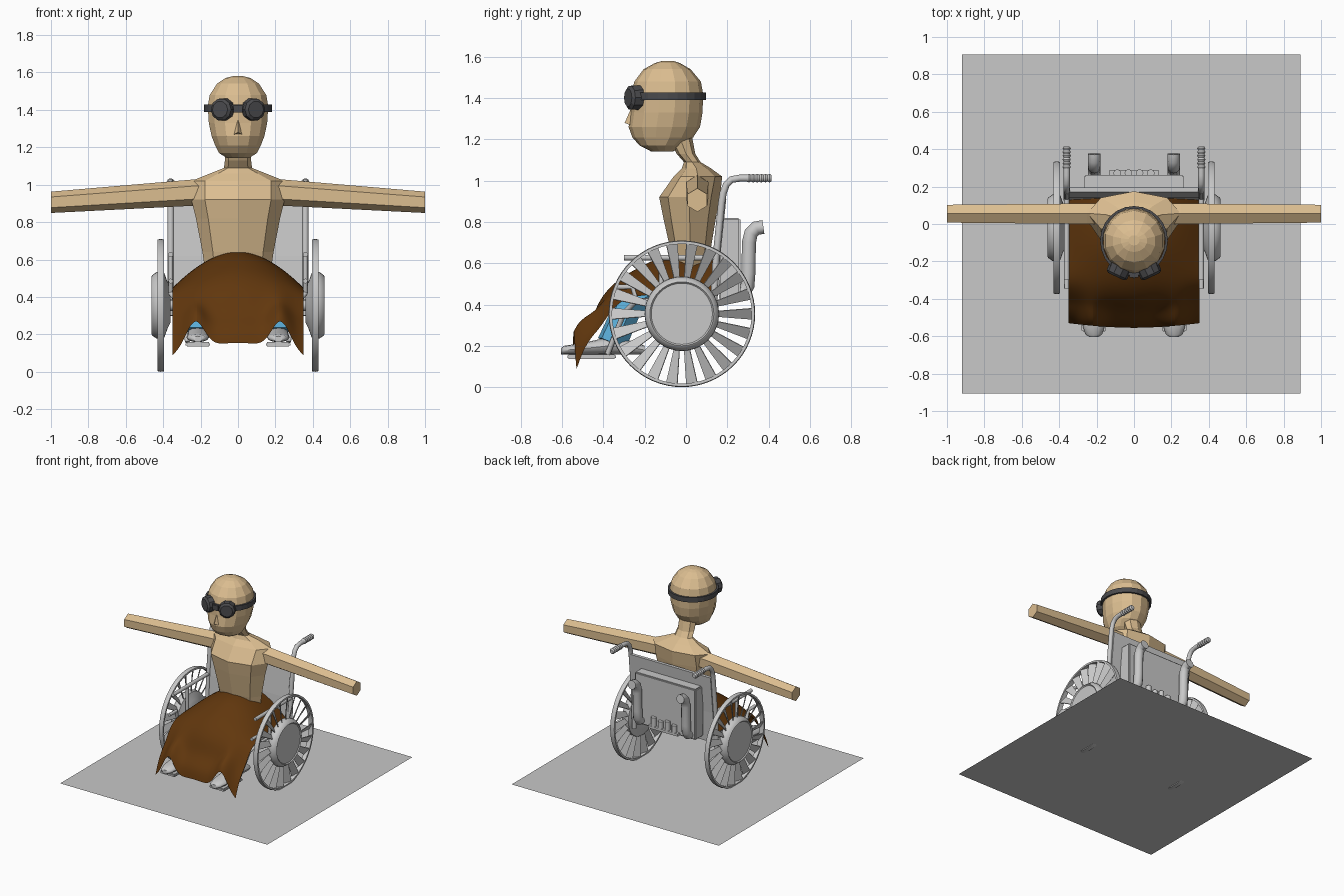
import bpy, bmesh, math
from mathutils import Vector as V

if "Cube" in bpy.data.objects:
    bpy.data.objects.remove(bpy.data.objects["Cube"])

def mat(name, c):
    m = bpy.data.materials.new(name)
    m.diffuse_color = (*c, 1)
    m.use_nodes = True
    m.node_tree.nodes["Principled BSDF"].inputs["Base Color"].default_value = m.diffuse_color
    return m

SKIN = mat("tan skin", (0.71, 0.51, 0.28))
GREY = mat("light grey", (0.58, 0.58, 0.58))
DARK = mat("dark grey", (0.07, 0.07, 0.075))
BROWN = mat("brown cloth", (0.12, 0.038, 0.004))
BLUE = mat("blue cloth", (0.10, 0.40, 0.65))

def finish(name, bm, m, smooth=False):
    bmesh.ops.recalc_face_normals(bm, faces=bm.faces)
    me = bpy.data.meshes.new(name)
    bm.to_mesh(me)
    bm.free()
    me.materials.append(m)
    ob = bpy.data.objects.new(name, me)
    bpy.context.collection.objects.link(ob)
    bpy.ops.object.select_all(action='DESELECT')
    ob.select_set(True)
    bpy.context.view_layer.objects.active = ob
    if smooth:
        bpy.ops.object.shade_smooth_by_angle(angle=math.radians(40))
    return ob

def loft(name, rings, m, smooth=False, caps=True, closed=False):
    bm = bmesh.new()
    vs = [[bm.verts.new(p) for p in r] for r in rings]
    n = len(vs[0])
    pairs = list(zip(vs, vs[1:])) + ([(vs[-1], vs[0])] if closed else [])
    for a, b in pairs:
        for i in range(n):
            j = (i + 1) % n
            bm.faces.new((a[i], a[j], b[j], b[i]))
    if caps and not closed:
        bm.faces.new(vs[0])
        bm.faces.new(vs[-1])
    return finish(name, bm, m, smooth)

def circle(n, start=0.0):
    return [(math.cos(start + 2 * math.pi * i / n), math.sin(start + 2 * math.pi * i / n)) for i in range(n)]

def stack(name, rows, n, m):
    """Rows of (z, half width, front y, back y)."""
    rings = [[V((w * c, (f + b) / 2 + (b - f) / 2 * s, z)) for c, s in circle(n, math.pi / 2)]
             for z, w, f, b in rows]
    return loft(name, rings, m)

def lathe_x(name, prof, y, z, n, m, closed=False):
    """Profile of (x, radius) about an x axis."""
    return loft(name, [[V((x, y + r * c, z + r * s)) for c, s in circle(n)] for x, r in prof], m, True, closed=closed)

def lathe_y(name, prof, x, z, n, m):
    return loft(name, [[V((x + r * c, y, z + r * s)) for c, s in circle(n)] for y, r in prof], m, True)

def box(name, x, y, z, m, bevel=0.0):
    bm = bmesh.new()
    bmesh.ops.create_cube(bm, size=1)
    for v in bm.verts:
        v.co = V([(a + b) / 2 + (b - a) * k for (a, b), k in zip((x, y, z), v.co)])
    if bevel:
        bmesh.ops.bevel(bm, geom=bm.edges[:], offset=bevel, segments=2, affect='EDGES')
    return finish(name, bm, m)

def tube(name, pts, r, m, sides=4):
    cu = bpy.data.curves.new(name, 'CURVE')
    cu.dimensions = '3D'
    cu.bevel_depth, cu.bevel_resolution, cu.use_fill_caps = r, sides, True
    sp = cu.splines.new('POLY')
    sp.points.add(len(pts) - 1)
    for p, q in zip(sp.points, pts):
        p.co = (*q, 1)
    ob = bpy.data.objects.new(name, cu)
    bpy.context.collection.objects.link(ob)
    cu.materials.append(m)
    bpy.ops.object.select_all(action='DESELECT')
    ob.select_set(True)
    bpy.context.view_layer.objects.active = ob
    bpy.ops.object.convert(target='MESH')
    bpy.ops.object.shade_smooth_by_angle(angle=math.radians(40))

# base sheet under the chair
bm = bmesh.new()
bm.faces.new([bm.verts.new(p) for p in ((-.92, -.905, .01), (.89, -.905, .01), (.89, .905, .01), (-.92, .905, .01))])
finish("base_sheet", bm, GREY)

# torso, neck and head
stack("torso", [(.57, .18, -.05, .10), (.64, .19, -.07, .115), (.82, .225, -.11, .145), (.92, .25, -.13, .165),
                (1.02, .25, -.06, .175), (1.06, .15, -.02, .12), (1.09, .075, -.01, .07),
                (1.13, .07, -.045, .045), (1.21, .07, -.09, .03)], 8, SKIN)
stack("head", [(1.142, .06, -.17, -.06), (1.17, .105, -.225, -.02), (1.21, .125, -.26, .035), (1.26, .145, -.278, .068),
               (1.33, .160, -.268, .08), (1.42, .166, -.265, .083), (1.48, .155, -.25, .072), (1.54, .115, -.205, .022),
               (1.57, .07, -.15, -.03), (1.58, .03, -.115, -.06)], 14, SKIN)
bm = bmesh.new()
tip, top, a, b = [bm.verts.new(p) for p in ((0, -.297, 1.28), (0, -.262, 1.36), (-.03, -.26, 1.265), (.03, -.26, 1.265))]
for f in ((tip, top, a), (tip, b, top), (tip, a, b)):
    bm.faces.new(f)
finish("nose", bm, SKIN)

# goggles strap, a closed loop round the head
sec = [(0, 1.39), (.014, 1.39), (.014, 1.428), (0, 1.428)]
loft("goggles_strap", [[V(((.167 + d) * c, -.09 + (.172 + d) * s, z)) for d, z in sec] for c, s in circle(24)],
     DARK, closed=True)
box("goggles_bridge", (-.025, .025), (-.285, -.25), (1.385, 1.425), DARK)

for s in (-1, 1):
    side = "left_" if s > 0 else "right_"
    # arm, six-sided
    loft(side + "arm", [[V((s * x, .055 + ry * c, zc + rz * k)) for c, k in circle(6, math.pi / 2)]
                        for x, zc, ry, rz in ((.17, .96, .063, .068), (.25, .957, .063, .07), (1, .906, .055, .057))], SKIN)
    # goggles lens, turned outwards
    a = s * math.radians(25)
    loft(side + "lens", [[V((s * .07 + r * c * math.cos(a) - d * math.sin(a),
                             -.225 + r * c * math.sin(a) + d * math.cos(a), 1.402 + r * k)) for c, k in circle(10)]
                         for d, r in ((-.062, .045), (-.05, .06), (.03, .064))], DARK)
    # legs, shoes and foot plates
    tube(side + "trouser_leg", [(s * .11, .04, .48), (s * .17, -.18, .45), (s * .19, -.27, .41), (s * .21, -.36, .21)],
         .075, BLUE, 1)
    rows = ((-.605, .022, .19), (-.59, .045, .20), (-.54, .06, .208), (-.45, .058, .225), (-.36, .055, .245),
            (-.25, .05, .22), (-.20, .035, .20))
    loft(side + "shoe", [[V((s * .215 + w * c, y, .158 + (t - .158) * (k + 1) / 2)) for c, k in circle(12)]
                         for y, w, t in rows], GREY, True)
    box(side + "foot_plate", (s * .215 - .065, s * .215 + .065), (-.575, -.34), (.135, .158), GREY, .006)
    # wheel: rim, hub and blades
    lathe_x(side + "rim", [(s * .395, .338), (s * .395, .352), (s * .413, .355), (s * .43, .352), (s * .43, .338)],
            -.02, .355, 64, GREY, True)
    lathe_x(side + "hub", [(s * .36, .09), (s * .375, .12), (s * .395, .175), (s * .42, .18), (s * .435, .178),
                           (s * .458, .162), (s * .462, .155), (s * .455, .148)], -.02, .355, 40, GREY)
    bm = bmesh.new()
    for i in range(22):
        t = 2 * math.pi * i / 22
        def point(r, w, d):
            c, k = math.cos(t), math.sin(t)
            return bm.verts.new((s * .413 + d, -.02 + r * c - w * k, .355 + r * k + w * c))
        bm.faces.new((point(.165, -.013, -.012), point(.165, .013, .012), point(.342, .027, .014), point(.342, -.027, -.014)))
    ob = finish(side + "wheel_blades", bm, GREY)
    mod = ob.modifiers.new("thickness", 'SOLIDIFY')
    mod.thickness, mod.offset = .005, 0
    # frame tubes
    x = s * .36
    tube(side + "back_tube", [(x, .13, .30), (x, .145, .62), (x, .172, .89), (x, .18, .94), (x, .195, .98),
                              (x, .22, 1.005), (x, .26, 1.012), (x, .32, 1.012)], .017, GREY)
    lathe_y(side + "grip", [(.29, .015)] + [(.295 + .02 * i + d, r) for i in range(6)
                                           for d, r in ((0, .017), (.01, .022))] + [(.415, .015)], x, 1.012, 14, GREY)
    tube(side + "armrest", [(x, -.30, .627), (x, .14, .627)], .014, GREY)
    tube(side + "armrest_post", [(x, -.12, .42), (x, -.12, .627)], .012, GREY)
    tube(side + "side_rail", [(x, .13, .42), (x, -.24, .42), (x, -.26, .485), (x, -.345, .485)], .013, GREY)
    tube(side + "foot_hanger", [(x, -.24, .42), (s * .31, -.30, .36), (s * .27, -.38, .16)], .013, GREY)
    # exhaust pipe on the back box
    xp = s * .212
    tube(side + "exhaust", [(xp, .25, .455), (xp, .28, .46), (xp, .298, .49), (xp, .302, .55), (xp, .305, .70),
                            (xp, .315, .745), (xp, .34, .77), (xp, .375, .775)], .034, GREY)
    lathe_x(side + "axle", [(s * .30, .03), (s * .38, .03)], -.02, .355, 16, GREY)

# seat, back rest and engine box
box("seat", (-.34, .34), (-.28, .15), (.40, .43), GREY, .008)
loft("back_rest", [[V((px, y + d, z)) for px, d in ((-.35, 0), (.35, 0), (.35, .025), (-.35, .025))]
                   for z, y in ((.38, .125), (.62, .14), (.91, .17))], GREY)
box("engine_box", (-.267, .267), (.16, .263), (.42, .82), GREY, .008)
box("engine_shelf", (-.13, .13), (.26, .29), (.425, .445), GREY)
for i in range(4):
    tube("engine_cylinder", [(-.09 + .06 * i, .272, .44), (-.09 + .06 * i, .272, .50 + .015 * (i % 2))], .02, GREY)

# lap blanket: centre and edge profiles blended across the width
mid = [(.14, .63), (0, .652), (-.12, .635), (-.22, .585), (-.33, .525), (-.41, .44), (-.44, .37), (-.47, .30),
       (-.535, .235), (-.555, .155)]
edge = [(.14, .44), (0, .45), (-.12, .45), (-.22, .445), (-.31, .425), (-.37, .36), (-.42, .28), (-.46, .24),
        (-.50, .17), (-.53, .085)]
bm = bmesh.new()
COLS = 17
grid = []
for r, ((my, mz), (ey, ez)) in enumerate(zip(mid, edge)):
    row = []
    for c in range(COLS):
        u = 2 * c / (COLS - 1) - 1
        t = abs(u) ** 1.8
        lift = .17 * max(0, (r - 4.5) / 4.5) * math.exp(-((abs(u) * .35 - .23) / .06) ** 2)
        row.append(bm.verts.new((.35 * u, my + (ey - my) * t, mz + (ez - mz) * t + lift)))
    grid.append(row)
for a, b in zip(grid, grid[1:]):
    for c in range(COLS - 1):
        bm.faces.new((a[c], a[c + 1], b[c + 1], b[c]))
ob = finish("lap_blanket", bm, BROWN, True)
mod = ob.modifiers.new("soft", 'SUBSURF')
mod.levels = mod.render_levels = 2
mod.boundary_smooth = 'PRESERVE_CORNERS'
